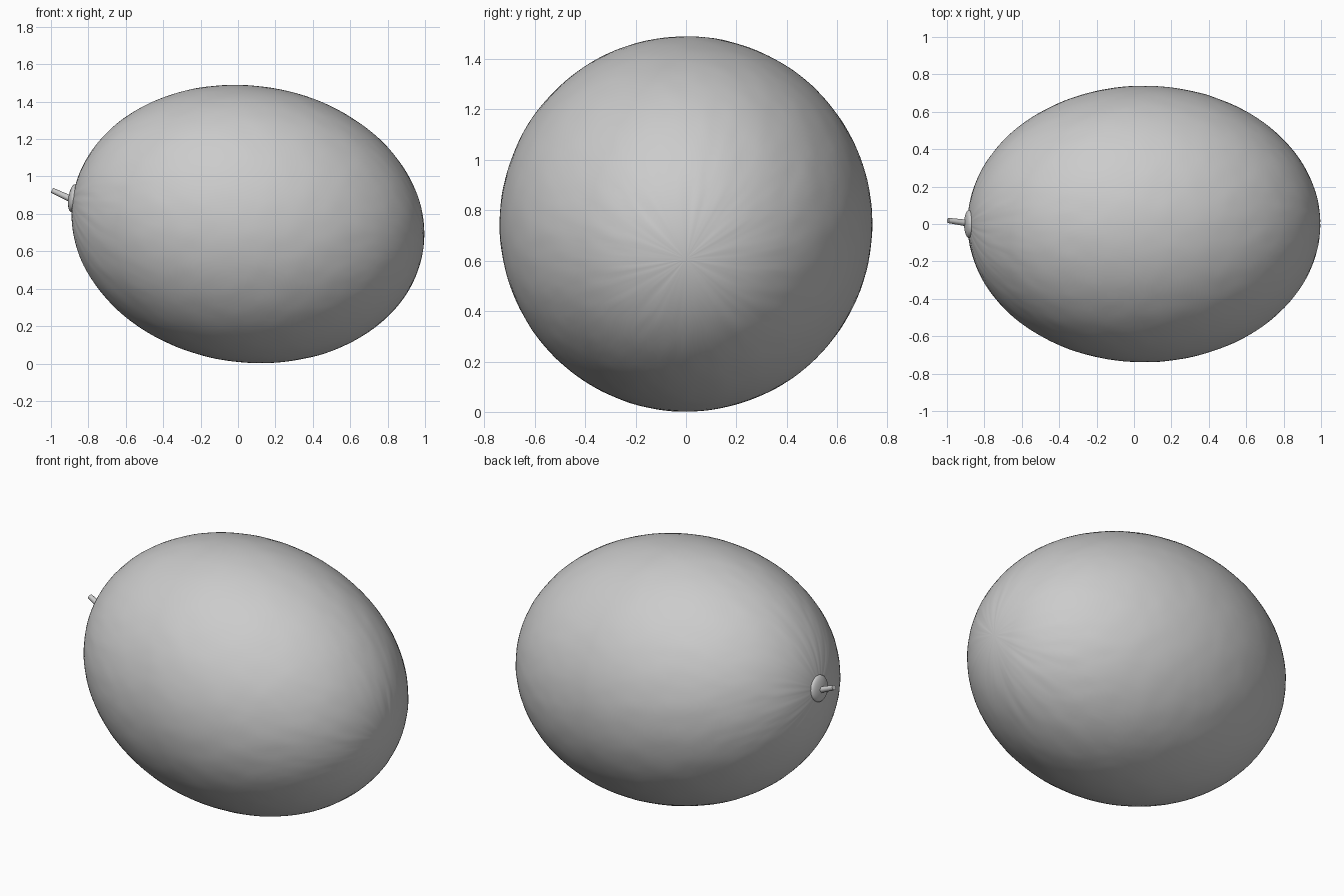
import bpy, bmesh, math
from mathutils import Vector, Matrix, noise

if "Cube" in bpy.data.objects:
    bpy.data.objects.remove(bpy.data.objects["Cube"])

TILT = math.radians(8.4)
CENTRE = Vector((0.053, 0, 0.746))
A, B = 0.947, 0.739          # half length, half width
# local +z of the melon runs toward the low blossom end
FRAME = Matrix.Translation(CENTRE) @ Matrix.Rotation(math.pi / 2 + TILT, 4, 'Y')


def finish(name, bm, matrix):
    bm.transform(matrix)
    bmesh.ops.recalc_face_normals(bm, faces=bm.faces)
    for f in bm.faces:
        f.smooth = True
    me = bpy.data.meshes.new(name)
    bm.to_mesh(me)
    bm.free()
    ob = bpy.data.objects.new(name, me)
    bpy.context.collection.objects.link(ob)
    return ob


# melon body: stretched sphere with faint bumps that pinch into wrinkles at the ends
bm = bmesh.new()
bmesh.ops.create_uvsphere(bm, u_segments=160, v_segments=96, radius=1)
for v in bm.verts:
    n = v.co.normalized()
    ring = math.hypot(n.x, n.y)
    r = 1.0
    if ring > 1e-4:
        p = Vector((n.x / ring * 6, n.y / ring * 6, n.z * 7))
        fade = min(1, ring * 3)
        r += 0.0018 * fade * (noise.noise(p) + 0.6 * noise.noise(p * 2.1))
    v.co = Vector((n.x * B, n.y * B, n.z * A)) * r
finish("melon_body", bm, FRAME)

# stem cap: rounded button on the stem end
bm = bmesh.new()
bmesh.ops.create_uvsphere(bm, u_segments=32, v_segments=16, radius=1)
for v in bm.verts:
    v.co = Vector((v.co.x * 0.075, v.co.y * 0.075, v.co.z * 0.025))
finish("stem_cap", bm, FRAME @ Matrix.Translation((0, 0, -A + 0.002)))

# stem: short tapered stalk leaning upward
start, end = Vector((-0.885, 0.004, 0.876)), Vector((-0.994, 0.019, 0.926))
d = end - start
bm = bmesh.new()
bmesh.ops.create_cone(bm, cap_ends=True, segments=16, radius1=0.018,
                      radius2=0.014, depth=d.length)
stem = finish("stem", bm, Matrix.Translation((start + end) / 2)
              @ d.to_track_quat('Z', 'Y').to_matrix().to_4x4())
bpy.context.view_layer.objects.active = stem
stem.select_set(True)
bpy.ops.object.shade_smooth_by_angle(angle=math.radians(35))
